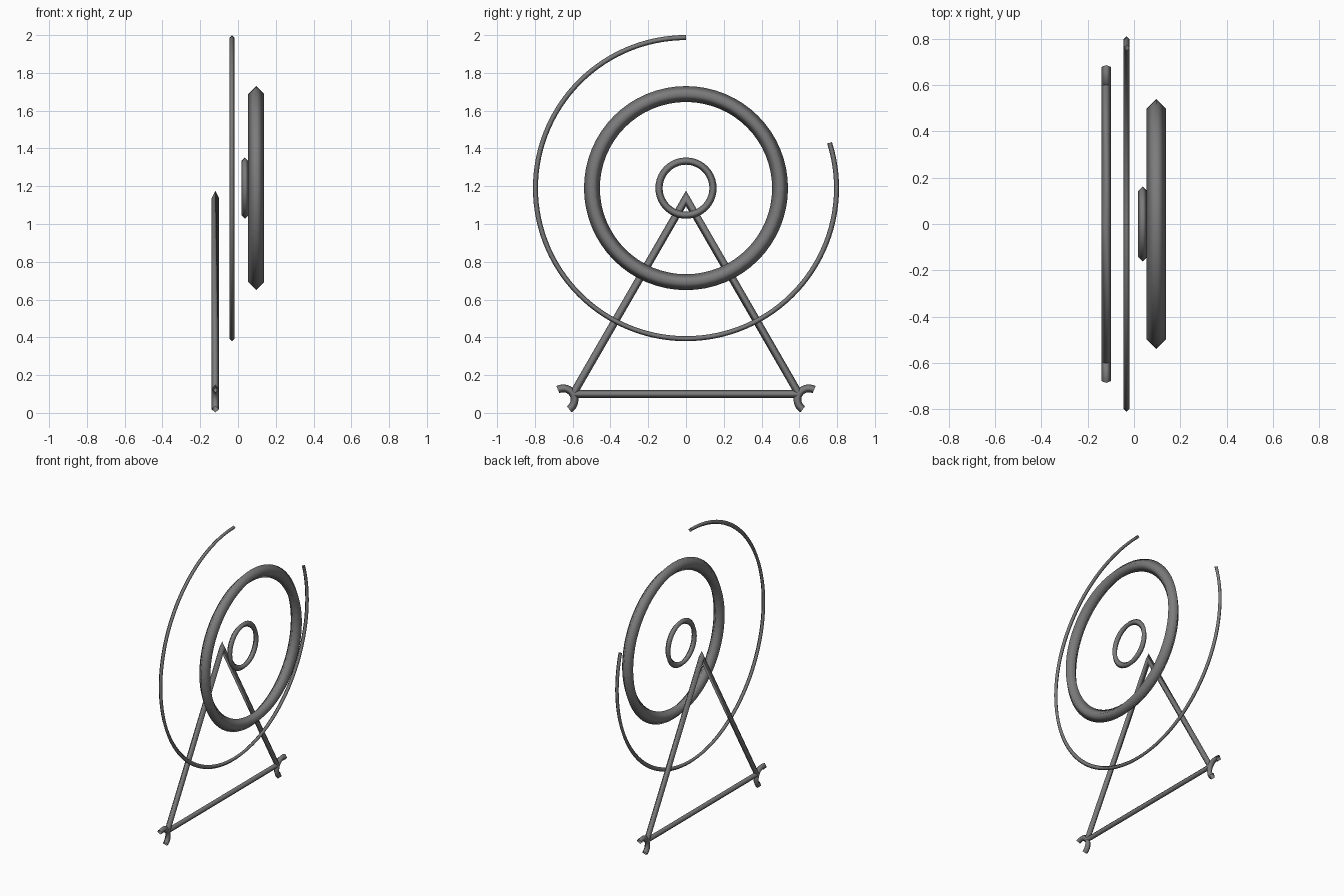
import bpy
import bmesh
from math import sin, cos, radians, sqrt
from mathutils import Vector

if "Cube" in bpy.data.objects:
    bpy.data.objects.remove(bpy.data.objects["Cube"], do_unlink=True)

grey = bpy.data.materials.new("dark grey metal")
grey.use_nodes = True
colour = (0.2, 0.2, 0.2, 1.0)
grey.diffuse_color = colour
grey.node_tree.nodes["Principled BSDF"].inputs["Base Color"].default_value = colour


def arc(centre, radius, start, end, steps):
    """Points (y, z) along an arc, angles in degrees from +y."""
    angles = [radians(start + (end - start) * i / steps) for i in range(steps + 1)]
    return [(centre[0] + radius * cos(a), centre[1] + radius * sin(a)) for a in angles]


def tube(name, path, x, r, closed=False):
    """Sweep a four-sided section along a path in the y-z plane, mitring corners."""
    pts = [Vector(p) for p in path]
    if closed:
        pts.pop()
    n = len(pts)
    bm = bmesh.new()
    sections = []
    for i, p in enumerate(pts):
        before = pts[i - 1] if closed or i > 0 else None
        after = pts[(i + 1) % n] if closed or i < n - 1 else None
        d_in = (p - before).normalized() if before else (after - p).normalized()
        d_out = (after - p).normalized() if after else d_in
        tangent = (d_in + d_out).normalized()
        side = Vector((-tangent.y, tangent.x)) * r / tangent.dot(d_in)
        sections.append([bm.verts.new(v) for v in (
            (x + r, p.x, p.y), (x, p.x + side.x, p.y + side.y),
            (x - r, p.x, p.y), (x, p.x - side.x, p.y - side.y))])
    for i in range(n if closed else n - 1):
        a, b = sections[i], sections[(i + 1) % n]
        for k in range(4):
            j = (k + 1) % 4
            bm.faces.new((a[k], a[j], b[j], b[k])).smooth = True
    bmesh.ops.recalc_face_normals(bm, faces=bm.faces)
    mesh = bpy.data.meshes.new(name)
    bm.to_mesh(mesh)
    bm.free()
    mesh.materials.append(grey)
    obj = bpy.data.objects.new(name, mesh)
    bpy.context.collection.objects.link(obj)
    return obj


# Concentric rings sharing one axle height
axle = (0, 1.19)
tube("wheel_ring", arc(axle, 0.498, 0, 360, 64), 0.096, 0.042, closed=True)
tube("hub_ring", arc(axle, 0.143, 0, 360, 40), 0.037, 0.019, closed=True)
tube("outer_arc", arc(axle, 0.797, 90, 377.5, 96), -0.032, 0.0133)

# Equilateral triangular stand
frame_x, frame_r, half, base_z = -0.12, 0.0205, 0.598, 0.1
apex = (0, base_z + half * sqrt(3))
tube("stand_legs", [(-half, base_z), apex, (half, base_z)], frame_x, frame_r)
tube("stand_crossbar", [(-half, base_z), (half, base_z)], frame_x, frame_r)

# Curled feet, opening outward from the two lower corners
foot_r = 0.06
for name, s, aim in (("right_end_foot", 1, 150), ("left_end_foot", -1, 30)):
    centre = (s * (half + foot_r * cos(radians(30))), base_z - foot_r / 2)
    tube(name, arc(centre, foot_r, aim - 88, aim + 88, 16), frame_x, frame_r)
